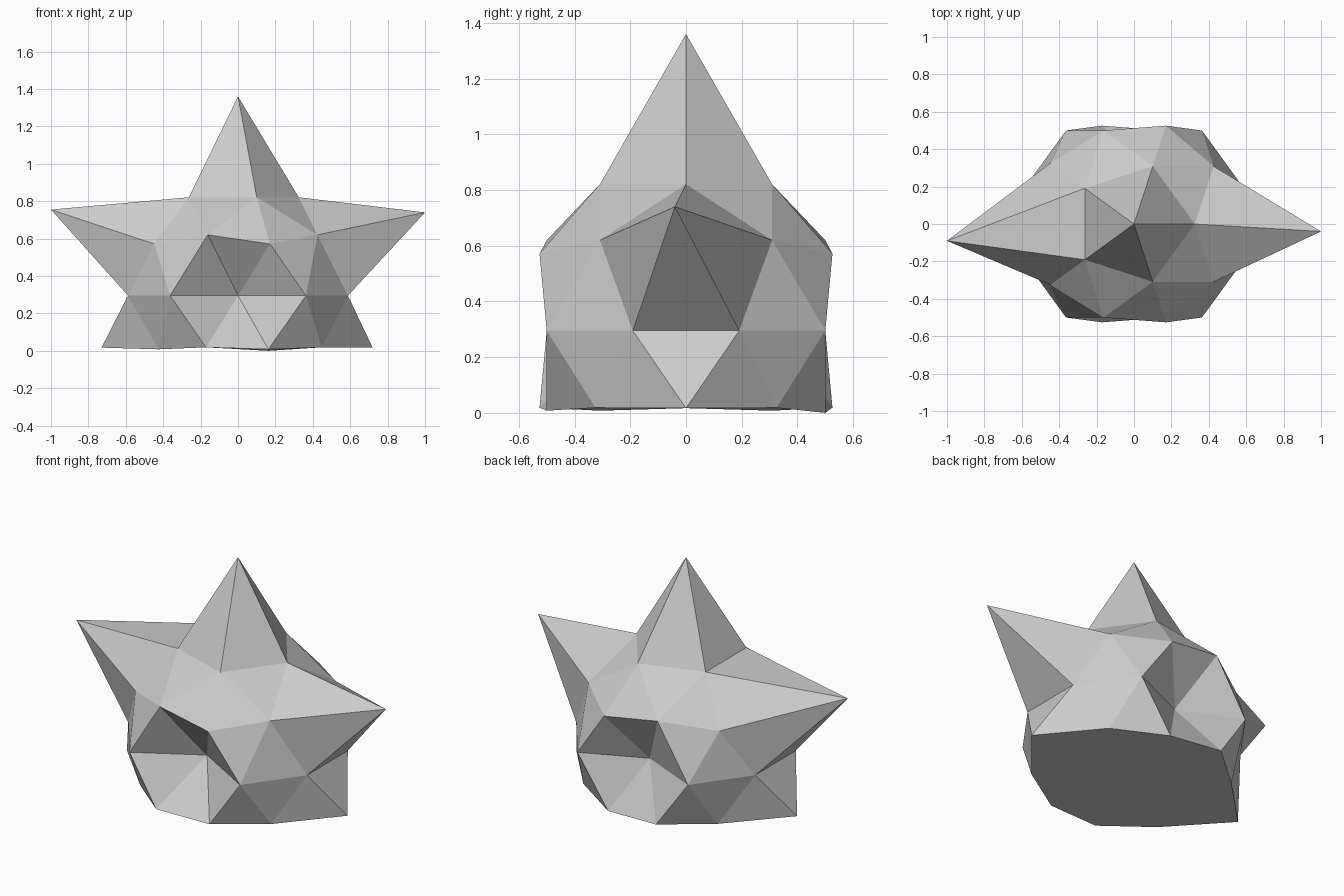
import bpy
import bmesh
from math import cos, sin, radians
from mathutils import Vector

cube = bpy.data.objects.get("Cube")
if cube:
    bpy.data.objects.remove(cube, do_unlink=True)

RADIUS = 0.618
CENTRE = 0.295

# Single matte grey
grey = bpy.data.materials.new("plain_grey")
grey.use_nodes = True
colour = (0.6, 0.6, 0.6, 1)
grey.diffuse_color = colour
grey.node_tree.nodes["Principled BSDF"].inputs["Base Color"].default_value = colour

# Faceted ball, raised so its lower ring reaches the ground
bm = bmesh.new()
bmesh.ops.create_icosphere(bm, subdivisions=2, radius=RADIUS)
bmesh.ops.translate(bm, verts=bm.verts, vec=(0, 0, CENTRE))


def ball_vert(angle, height):
    """Vertex of the ball at an angle around z and a height in radii."""
    r = RADIUS * (1 - height * height) ** 0.5
    a = radians(angle)
    spot = Vector((r * cos(a), r * sin(a), CENTRE + RADIUS * height))
    return min(bm.verts, key=lambda v: (v.co - spot).length)


# Cut the underside open and close it with one flat base
low = [v for v in bm.verts if v.co.z < CENTRE - 0.8 * RADIUS]
bmesh.ops.delete(bm, geom=low, context="VERTS")

# Moved points, found on the untouched ball
moves = [
    (ball_vert(0, 1), (0, 0, 1.36)),               # top point
    (ball_vert(0, 0.526), (1, -0.04, 0.74)),       # left arm
    (ball_vert(180, 0.447), (-1, -0.09, 0.755)),   # right arm
    (ball_vert(0, -0.447), (0.72, 0, 0.017)),      # left foot
    (ball_vert(180, -0.526), (-0.73, 0, 0.017)),   # right foot
    (ball_vert(270, 0), (0, -0.29, CENTRE)),       # front hollow
    (ball_vert(90, 0), (0, 0.34, CENTRE)),         # back hollow
]
for vert, place in moves:
    vert.co = place
for vert in bm.verts:
    if vert.co.z < 0.01:
        vert.co.z = 0 if vert.co.x > 0 and vert.co.y > 0 else 0.008

bmesh.ops.holes_fill(bm, edges=[e for e in bm.edges if e.is_boundary], sides=0)
bmesh.ops.recalc_face_normals(bm, faces=bm.faces)

mesh = bpy.data.meshes.new("star_body")
bm.to_mesh(mesh)
bm.free()
mesh.materials.append(grey)
body = bpy.data.objects.new("star_body", mesh)
bpy.context.collection.objects.link(body)
